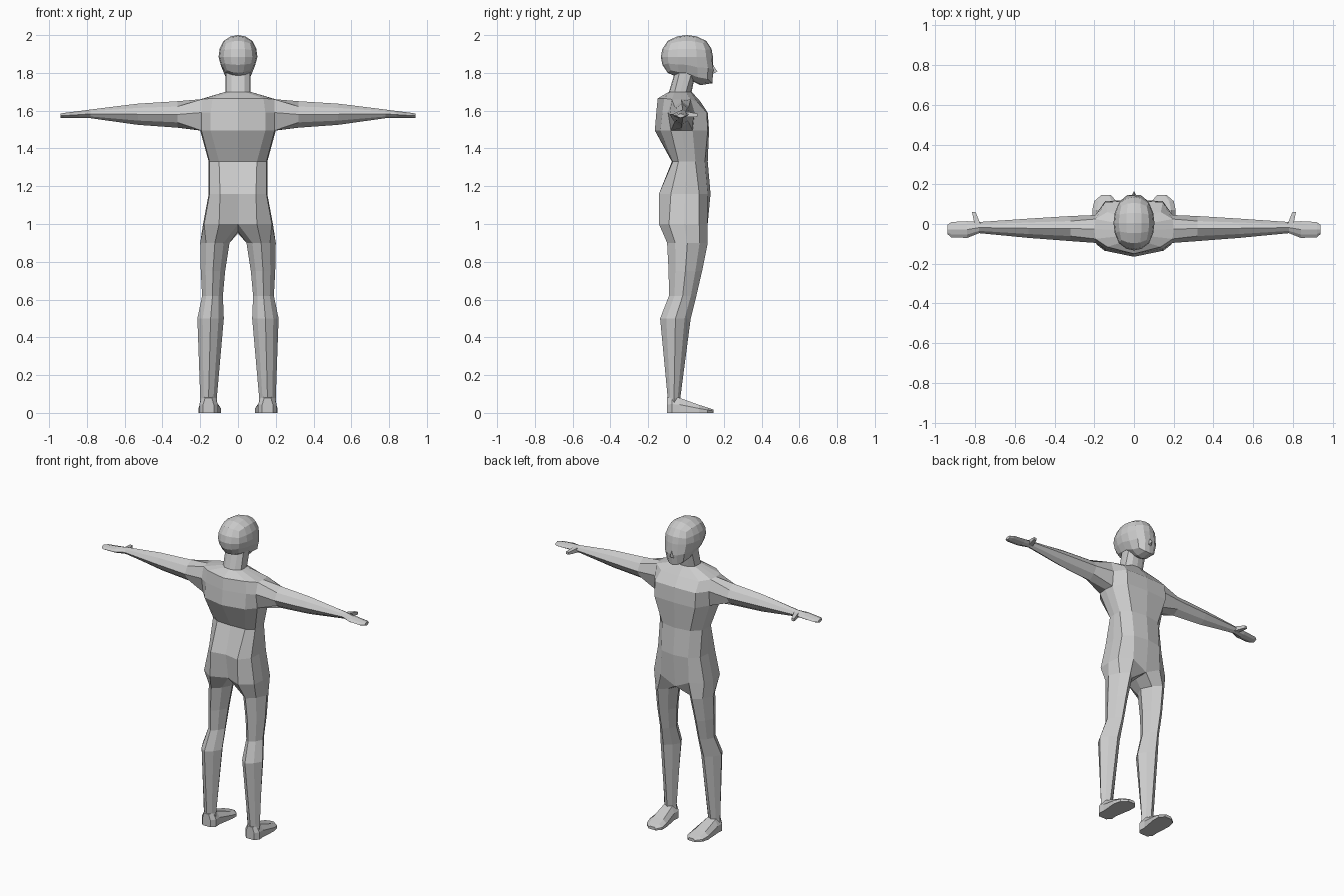
import bpy, bmesh
from mathutils import Vector

if "Cube" in bpy.data.objects:
    bpy.data.objects.remove(bpy.data.objects["Cube"])


def finish(name, bm, mirror=True):
    bmesh.ops.recalc_face_normals(bm, faces=bm.faces)
    if bm.calc_volume(signed=True) < 0:
        bmesh.ops.reverse_faces(bm, faces=bm.faces)
    me = bpy.data.meshes.new(name)
    bm.to_mesh(me)
    bm.free()
    ob = bpy.data.objects.new(name, me)
    bpy.context.collection.objects.link(ob)
    if mirror:
        m = ob.modifiers.new("mirror", 'MIRROR')
        m.use_clip = True
    return ob


def oct_pts(u0, u1, v0, v1, k=0.2):
    # eight-sided section: corner, middle, corner, middle ...
    a, b = (u0 + u1) / 2, (v0 + v1) / 2
    p, q = (u1 - u0) * k, (v1 - v0) * k
    return [(u0 + p, v0 + q), (a, v0), (u1 - p, v0 + q), (u1, b),
            (u1 - p, v1 - q), (a, v1), (u0 + p, v1 - q), (u0, b)]


def bridge(bm, r0, r1, closed=True):
    n = len(r0)
    for i in range(n if closed else n - 1):
        j = (i + 1) % n
        bm.faces.new((r0[i], r0[j], r1[j], r1[i]))


def loft(bm, rings):
    for r0, r1 in zip(rings, rings[1:]):
        bridge(bm, r0, r1)
    bm.faces.new(rings[-1])


def new_ring(bm, pts):
    return [bm.verts.new(p) for p in pts]


# body: half torso, then arm and leg grown out of its openings
# z, back panel x, half width, y: back centre, back panel, side back, side front, front panel, front centre
torso = [
    (1.80, .035, .065, -.06, -.055, -.035, .03, .045, .05),
    (1.70, .035, .066, -.09, -.085, -.06, .00, .025, .03),
    (1.66, .135, .200, -.15, -.115, -.075, .025, .06, .075),
    (1.59, .145, .200, -.157, -.125, -.095, .045, .11, .115),
    (1.495, .145, .200, -.165, -.135, -.08, .035, .115, .122),
    (1.33, .100, .155, -.075, -.07, -.04, .05, .10, .115),
    (1.16, .095, .155, -.125, -.143, -.08, .07, .115, .13),
    (1.00, .100, .185, -.10, -.143, -.09, .07, .115, .11),
]
bm = bmesh.new()
rows = []
for z, px, hw, y0, y1, y2, y3, y4, y5 in torso:
    rows.append(new_ring(bm, [(0, y0, z), (px, y1, z), (hw * .97, y2, z),
                              (hw, (y2 + y3) / 2, z), (hw * .97, y3, z),
                              (px, y4, z), (0, y5, z)]))
for v in rows[2][:2] + rows[2][5:]:
    v.co.z += .005
rows[2][5].co.z = 1.645
rows[2][6].co.z = 1.65
rows[-1][6].co.z = .95
for r0, r1 in zip(rows, rows[1:]):
    bridge(bm, r0, r1, closed=False)

# arm and hand
t, m, b = rows[2], rows[3], rows[4]
bmesh.ops.delete(bm, geom=[m[3]], context='VERTS')
rings = [[b[2], b[3], b[4], m[4], t[4], t[3], t[2], m[2]]]
for x, y0, y1, z0, z1 in [(.32, -.086, .04, 1.51, 1.65),
                          (.53, -.07, .027, 1.525, 1.637),
                          (.78, -.046, .01, 1.56, 1.606),
                          (.84, -.07, .014, 1.56, 1.598),
                          (.92, -.067, .01, 1.56, 1.588),
                          (.94, -.05, -.005, 1.562, 1.584)]:
    rings.append(new_ring(bm, [(x, u, v) for u, v in oct_pts(y0, y1, z0, z1)]))
loft(bm, rings)

# leg
crotch = bm.verts.new((0, .01, .96))
rings = [rows[-1] + [crotch]]
for z, x0, x1, y0, y1 in [(.90, .045, .20, -.10, .115),
                          (.75, .068, .197, -.092, .085),
                          (.62, .08, .19, -.09, .055),
                          (.50, .075, .215, -.137, .025),
                          (.08, .112, .20, -.097, -.03),
                          (.03, .112, .20, -.097, -.03)]:
    rings.append(new_ring(bm, [(u, v, z) for u, v in oct_pts(x0, x1, y0, y1)]))
loft(bm, rings)
finish("body", bm)

# feet: wedge tapering to the toes
bm = bmesh.new()
rings = []
for y, x0, x1, z in [(-.10, .128, .185, .08), (-.075, .105, .205, .085),
                     (-.035, .108, .203, .08), (.07, .09, .21, .042),
                     (.115, .09, .20, .028), (.145, .115, .165, .018)]:
    w = (x1 - x0) * .2
    rings.append(new_ring(bm, [(x0, y, 0), (x1, y, 0), (x1, y, z * .55),
                               (x1 - w, y, z), (x0 + w, y, z), (x0, y, z * .55)]))
loft(bm, rings)
bm.faces.new(rings[0])
finish("feet", bm)

# thumbs
bm = bmesh.new()
rings = [new_ring(bm, [(x - w, y, z0), (x + w, y, z0), (x + w, y, z1), (x - w, y, z1)])
         for x, y, w, z0, z1 in [(.785, -.01, .016, 1.567, 1.597),
                                 (.797, .03, .012, 1.567, 1.59),
                                 (.806, .06, .009, 1.568, 1.584)]]
loft(bm, rings)
bm.faces.new(rings[0])
finish("thumbs", bm)

# head: rounded cube with the jaw drawn forward and down
bm = bmesh.new()
bmesh.ops.create_cube(bm, size=2)
bmesh.ops.subdivide_edges(bm, edges=bm.edges[:], cuts=3, use_grid_fill=True)
for v in bm.verts:
    p = v.co.copy()
    s = Vector((p.x * (1 - p.y**2 / 2 - p.z**2 / 2 + p.y**2 * p.z**2 / 3) ** .5,
                p.y * (1 - p.z**2 / 2 - p.x**2 / 2 + p.z**2 * p.x**2 / 3) ** .5,
                p.z * (1 - p.x**2 / 2 - p.y**2 / 2 + p.x**2 * p.y**2 / 3) ** .5))
    s = s.lerp(p, .1)
    low, front = max(0, -s.z), max(0, s.y)
    x = s.x * .103 * (1 - .15 * low)
    y = .005 + s.y * .138 + .06 * low * front
    z = 1.885 + s.z * .115 - .075 * low * min(1, front * 1.6)
    v.co = (x, min(y, .145), z)
finish("head", bm, mirror=False)

# nose
bm = bmesh.new()
v = new_ring(bm, [(-.02, .125, 1.785), (.02, .125, 1.785), (0, .13, 1.86), (0, .166, 1.808)])
for f in ((0, 1, 2), (0, 1, 3), (1, 2, 3), (2, 0, 3)):
    bm.faces.new([v[i] for i in f])
finish("nose", bm, mirror=False)
